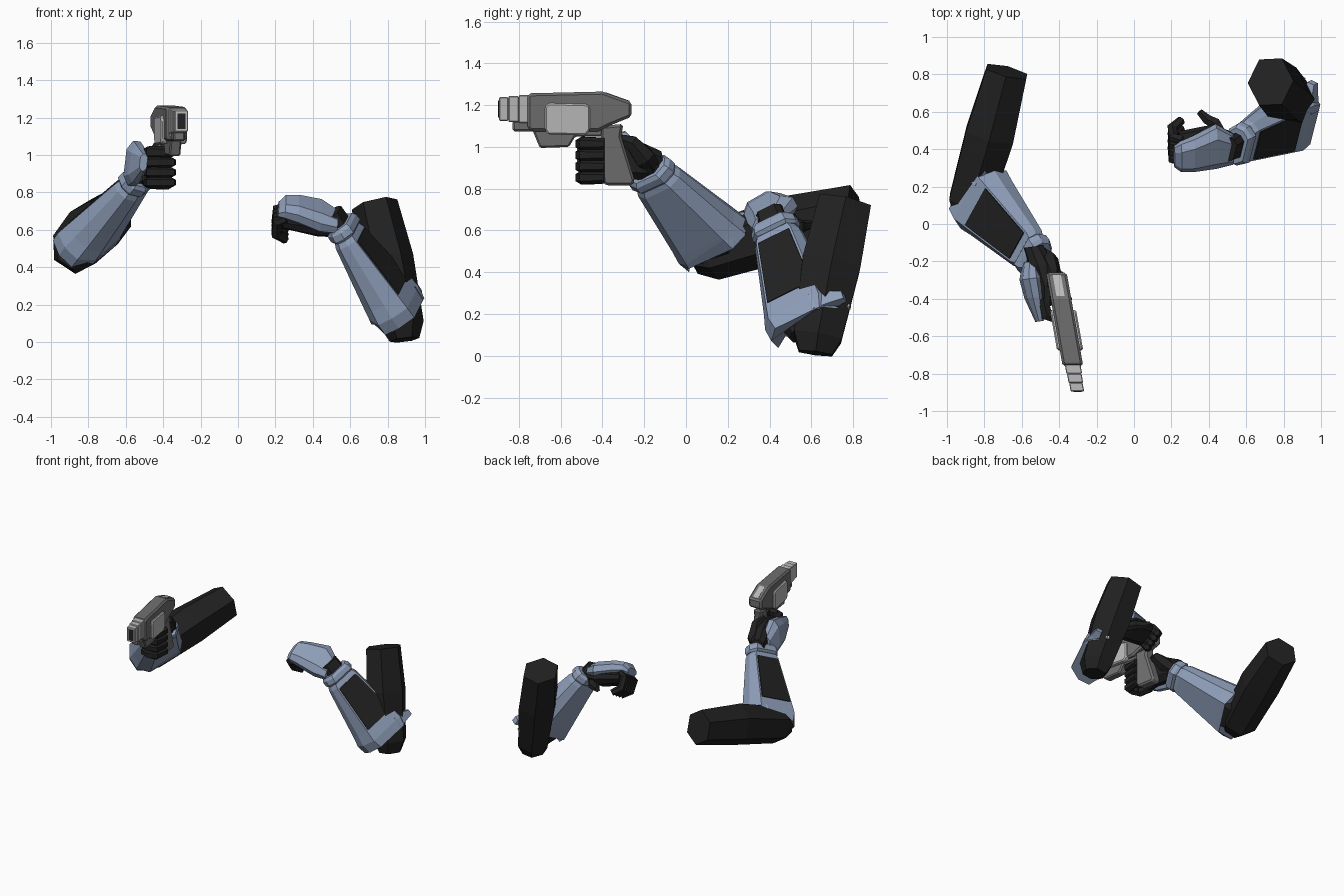
import bpy, bmesh, math
from mathutils import Vector as V

if "Cube" in bpy.data.objects:
    bpy.data.objects.remove(bpy.data.objects["Cube"])


def material(name, r, g, b):
    m = bpy.data.materials.new(name)
    m.diffuse_color = (r, g, b, 1)
    m.use_nodes = True
    m.node_tree.nodes["Principled BSDF"].inputs["Base Color"].default_value = m.diffuse_color
    return m


BLUE = material("steel_blue", .27, .34, .48)
BLACK = material("soft_black", .015, .015, .015)
GREY = material("gun_grey", .16, .16, .16)
LIGHT = material("light_grey", .5, .5, .5)


def skin(name, rings, mat, bevel=0):
    """Closed solid through a series of equal-length rings."""
    bm = bmesh.new()
    vs = [[bm.verts.new(p) for p in r] for r in rings]
    n = len(rings[0])
    for a, b in zip(vs, vs[1:]):
        for i in range(n):
            j = (i + 1) % n
            bm.faces.new((a[i], a[j], b[j], b[i]))
    bm.faces.new(vs[0])
    bm.faces.new(vs[-1])
    bmesh.ops.recalc_face_normals(bm, faces=bm.faces)
    me = bpy.data.meshes.new(name)
    bm.to_mesh(me)
    bm.free()
    me.materials.append(mat)
    ob = bpy.data.objects.new(name, me)
    bpy.context.collection.objects.link(ob)
    if bevel:
        mod = ob.modifiers.new("chamfer", 'BEVEL')
        mod.width, mod.segments = bevel, 1
    return ob


def tube(name, path, radii, mat, ref=(1, 0, 0), sides=6, flat=1.0):
    """Polygonal tube along a path; flat stretches it across ref."""
    pts = [V(p) for p in path]
    rings = []
    for i, p in enumerate(pts):
        t = (pts[min(i + 1, len(pts) - 1)] - pts[max(i - 1, 0)]).normalized()
        u = V(ref)
        u = (u - t * u.dot(t)).normalized()
        w = t.cross(u)
        ring = []
        for k in range(sides):
            a = 2 * math.pi * k / sides
            ring.append(p + (u * math.cos(a) + w * math.sin(a) * flat) * radii[i])
        rings.append(ring)
    return skin(name, rings, mat)


def octa(c, n, s, h, w, cut=.6):
    """Chamfered rectangular ring, half size h along n and w along s."""
    c, n, s = V(c), V(n), V(s)
    q = [(1, -cut), (1, cut), (.4, 1), (-.4, 1), (-1, cut), (-1, -cut), (-.4, -1), (.4, -1)]
    return [c + n * h * a + s * w * b for a, b in q]


def forearm(side, wrist, elbow, outward, mirror, kn, ks):
    wrist, elbow = V(wrist), V(elbow)
    d = (elbow - wrist).normalized()
    n = V(outward)
    n = (n - d * n.dot(d)).normalized()
    s = n.cross(d) * (-1 if mirror else 1)

    def P(t, a, b):
        return wrist + d * t + n * a * (kn if a < 0 else 1.03) + s * b * ks

    def shell(t, a, b, c, e, f, open_cut=0):
        q = [(a, -b), (a, b), (.35 * a, c), (-.4 * e, c), (-e, f), (-e, -f), (-.4 * e, -c), (.35 * a, -c)]
        cut = [0, 0, 0, .06, .14, .1, 0, 0]
        return [P(t - k * open_cut, x, y) for (x, y), k in zip(q, cut)]

    # armoured sleeve widening to the elbow
    skin(side + "_forearm_armor", [
        shell(.05, .055, .07, .09, .055, .05), shell(.09, .064, .085, .108, .065, .065),
        shell(.46, .116, .118, .16, .095, .105), shell(.54, .127, .125, .175, .1, .115),
        shell(.61, .125, .11, .165, .1, .11, 1)], BLUE)
    # wrist cuff
    skin(side + "_wrist_cuff", [
        shell(-.01, .06, .06, .09, .06, .05), shell(.01, .072, .07, .104, .07, .06),
        shell(.045, .075, .075, .107, .07, .06), shell(.06, .06, .07, .1, .06, .06)], BLUE)
    # dark inset panel on the outer face
    skin(side + "_forearm_panel", [
        [P(t, .052 + .139 * t + o, k * w) for t, w, k in
         ((.10, .076, -1), (.10, .076, 1), (.455, .108, 1), (.455, .108, -1))]
        for o in (-.003, .006)], BLACK)
    # flared elbow tab
    skin(side + "_elbow_tab", [
        [P(.52, .130, .08), P(.605, .130, .08), P(.605, .03, .13), P(.52, .03, .13)],
        [P(.535, .103, .16), P(.60, .103, .16), P(.60, .04, .16), P(.535, .04, .16)],
        [P(.56, .085, .215), P(.60, .085, .215), P(.60, .045, .215), P(.56, .045, .215)]], BLUE)
    # dark sleeve under the armour
    skin(side + "_under_sleeve", [
        shell(-.08, .04, .04, .06, .04, .04), shell(.1, .045, .05, .07, .05, .045),
        shell(.5, .1, .08, .13, .09, .08), shell(.63, .06, .06, .09, .06, .06)], BLACK)


# ---- right-hand-side arm (open hand) ----
forearm("open_arm", (.548, .42, .628), (.82, .562, .20), (.73, -.44, .52), False, 1.03, 1.1)
tube("open_arm_upper", [(.89, .62, .012), (.88, .63, .09), (.80, .695, .44), (.73, .76, .735)],
     [.08, .115, .14, .125], BLACK, flat=1.16)
tube("open_arm_elbow_stud", [(.885, .74, .24), (.905, .785, .235)], [.014, .014], LIGHT)

# ---- left-hand-side arm (holding the pistol) ----
forearm("gun_arm", (-.525, -.18, .888), (-.805, .13, .545), (-.7, .07, .7), True, 1.2, 1.12)
tube("gun_arm_upper", [(-.89, .04, .48), (-.875, .12, .495), (-.77, .48, .61), (-.68, .815, .69)],
     [.085, .13, .148, .125], BLACK, ref=(.87, 0, .5), flat=1.06)

# ---- open hand ----
hn, hs = V((.13, -.5, .86)).normalized(), V((0, .86, .5)).normalized()
skin("open_hand_plate", [
    octa((.53, .40, .64), hn, hs, .045, .085), octa((.44, .415, .675), hn, hs, .06, .125),
    octa((.32, .375, .71), hn, hs, .055, .10), octa((.25, .36, .722), hn, hs, .045, .085),
    octa((.215, .36, .71), hn, hs, .025, .06)], BLUE)
skin("open_hand_palm", [
    octa((.55, .42, .62), hn, hs, .05, .06), octa((.43, .445, .635), hn, hs, .05, .09),
    octa((.24, .41, .67), hn, hs, .04, .09)], BLACK)
for i in range(4):
    o = hs * (i - 1.5) * .044
    path = [V(p) + o for p in ((.26, .39, .69), (.21, .405, .675), (.205, .455, .61), (.255, .50, .58))]
    tube(f"open_hand_finger_{i + 1}", path, [.026, .03, .03, .023], BLACK, hs)
tube("open_hand_thumb", [(.47, .47, .62), (.43, .54, .62), (.39, .56, .62), (.35, .60, .63)],
     [.035, .036, .03, .02], BLACK, (0, 0, 1))

# ---- gripping hand ----
gn, gs = V((-1, -.15, .1)).normalized(), V((.12, 0, 1)).normalized()
skin("gun_hand_plate", [
    octa((-.555, -.20, .905), gn, gs, .035, .075), octa((-.555, -.29, .955), gn, gs, .05, .12),
    octa((-.535, -.39, .95), gn, gs, .045, .10), octa((-.505, -.52, .96), gn, gs, .02, .045)], BLUE)
skin("gun_hand_palm", [
    octa((-.54, -.12, .915), gn, gs, .05, .065), octa((-.50, -.22, .935), gn, gs, .06, .09),
    octa((-.475, -.33, .945), gn, gs, .04, .10), octa((-.475, -.44, .935), gn, gs, .035, .10)], BLACK)
for i in range(4):
    z = 1.015 - i * .054
    tube(f"gun_hand_finger_{i + 1}",
         [(-.485, -.40, z), (-.465, -.49, z), (-.42, -.50, z), (-.365, -.495, z), (-.355, -.39, z)],
         [.03, .034, .034, .033, .027], BLACK, (0, 0, 1))
tube("gun_hand_thumb", [(-.50, -.17, .91), (-.455, -.20, .95), (-.43, -.26, 1.02), (-.44, -.34, 1.045)],
     [.05, .055, .04, .022], BLACK, (1, 0, 0))


# ---- pistol: side profiles (y, z) given thickness about a slanted centre line ----
def gun(name, profile, half, mat, bevel=0, offset=0):
    rings = [[V((-.415 - (y + .26) * .177 + offset + k * half, y, z)) for y, z in profile]
             for k in (-1, 1)]
    return skin(name, rings, mat, bevel)


def box(y0, y1, z0, z1):
    return [(y0, z0), (y1, z0), (y1, z1), (y0, z1)]


gun("pistol_body", [(-.76, 1.09), (-.76, 1.25), (-.74, 1.257), (-.40, 1.265), (-.26, 1.215),
                    (-.26, 1.145), (-.37, 1.10), (-.42, 1.075), (-.74, 1.075)], .055, GREY, .02)
gun("pistol_under_barrel", box(-.83, -.70, 1.075, 1.125), .03, GREY, .008)
gun("pistol_trigger_guard", [(-.735, 1.08), (-.70, .995), (-.56, 1.0), (-.53, 1.05), (-.40, 1.05),
                             (-.40, 1.09)], .03, GREY, .008)
gun("pistol_grip", [(-.41, 1.10), (-.40, .83), (-.38, .815), (-.255, .815), (-.245, .84),
                    (-.31, 1.05), (-.30, 1.11)], .036, GREY, .012)
# stepped muzzle with dark bore
for i, (y0, y1, z0, z1, h) in enumerate([(-.80, -.74, 1.115, 1.248, .042),
                                         (-.85, -.80, 1.12, 1.243, .039),
                                         (-.895, -.85, 1.125, 1.238, .036)]):
    gun(f"pistol_muzzle_{i + 1}", box(y0, y1, z0, z1), h, LIGHT, .004)
gun("pistol_bore", box(-.899, -.89, 1.14, 1.223), .022, BLACK)
# side blocks and rear sight slope
for k, label in ((-1, "left"), (1, "right")):
    gun(f"pistol_side_block_{label}", [(-.675, 1.08), (-.66, 1.06), (-.48, 1.055), (-.46, 1.08),
                                       (-.46, 1.195), (-.48, 1.205), (-.66, 1.21), (-.675, 1.19)],
        .02, LIGHT, .008, k * .05)
gun("pistol_rear_slope", [(-.385, 1.262), (-.27, 1.221), (-.27, 1.214), (-.385, 1.254)], .022, LIGHT)
